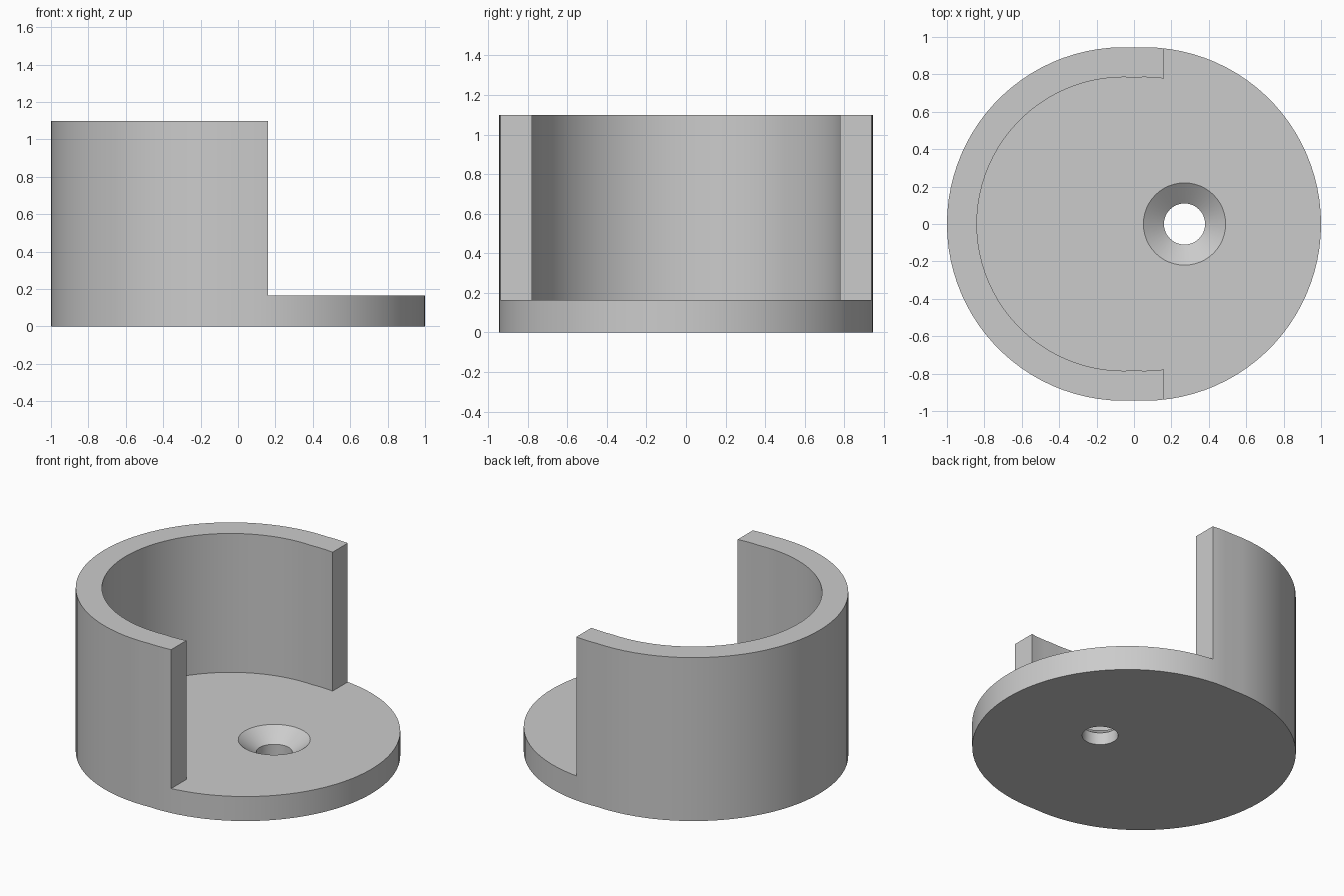
import bpy, bmesh, math

cube = bpy.data.objects.get("Cube")
if cube:
    bpy.data.objects.remove(cube, do_unlink=True)

OFFSET = 0.055          # half distance between the two overlapping circles
OUTER, INNER = 0.945, 0.785
FLOOR, HEIGHT = 0.165, 1.1
WALL_END = 0.16

grey = bpy.data.materials.new("plain grey")
grey.use_nodes = True
colour = (0.6, 0.6, 0.6, 1)
grey.diffuse_color = colour
grey.node_tree.nodes["Principled BSDF"].inputs["Base Color"].default_value = colour


def outline(radius, steps=48):
    """Union of two equal circles set side by side along x."""
    half = math.pi / 2 + math.asin(OFFSET / radius)
    points = []
    for side in (1, -1):
        for i in range(steps):
            a = -half + 2 * half * i / steps
            points.append((side * (OFFSET + radius * math.cos(a)),
                           side * radius * math.sin(a)))
    return points


def circle(cx, radius, steps=48):
    return [(cx + radius * math.cos(2 * math.pi * i / steps),
             radius * math.sin(2 * math.pi * i / steps)) for i in range(steps)]


def loft(name, sections):
    """Closed solid through a stack of (points, z) sections."""
    bm = bmesh.new()
    rings = [[bm.verts.new((x, y, z)) for x, y in pts] for pts, z in sections]
    for low, high in zip(rings, rings[1:]):
        n = len(low)
        for i in range(n):
            j = (i + 1) % n
            bm.faces.new((low[i], low[j], high[j], high[i]))
    bm.faces.new(rings[0][::-1])
    bm.faces.new(rings[-1])
    bmesh.ops.recalc_face_normals(bm, faces=bm.faces)
    mesh = bpy.data.meshes.new(name)
    bm.to_mesh(mesh)
    bm.free()
    mesh.materials.append(grey)
    obj = bpy.data.objects.new(name, mesh)
    bpy.context.collection.objects.link(obj)
    return obj


# Solid holder body
body = loft("open_cup_holder", [(outline(OUTER), 0), (outline(OUTER), HEIGHT)])

# Cup cavity, open front side and countersunk screw hole
top = HEIGHT + 0.2
opening = [(WALL_END, -2), (2, -2), (2, 2), (WALL_END, 2)]
hole_x, hole_r, sink_r, sink_z = 0.27, 0.11, 0.22, FLOOR / 2
cutters = [
    loft("cavity_cutter", [(outline(INNER), FLOOR), (outline(INNER), top)]),
    loft("opening_cutter", [(opening, FLOOR), (opening, top)]),
    loft("screw_hole_cutter", [(circle(hole_x, hole_r), -0.1),
                               (circle(hole_x, hole_r), sink_z),
                               (circle(hole_x, sink_r), FLOOR),
                               (circle(hole_x, sink_r), FLOOR + 0.1)]),
]
bpy.context.view_layer.objects.active = body
for cutter in cutters:
    cutter.hide_render = True
    mod = body.modifiers.new(cutter.name, "BOOLEAN")
    mod.operation = "DIFFERENCE"
    mod.solver = "EXACT"
    mod.object = cutter
    bpy.ops.object.modifier_apply(modifier=mod.name)
    bpy.data.objects.remove(cutter, do_unlink=True)

# Smooth curved walls, crisp edges
bpy.ops.object.select_all(action="DESELECT")
body.select_set(True)
bpy.ops.object.shade_smooth_by_angle(angle=math.radians(30))
